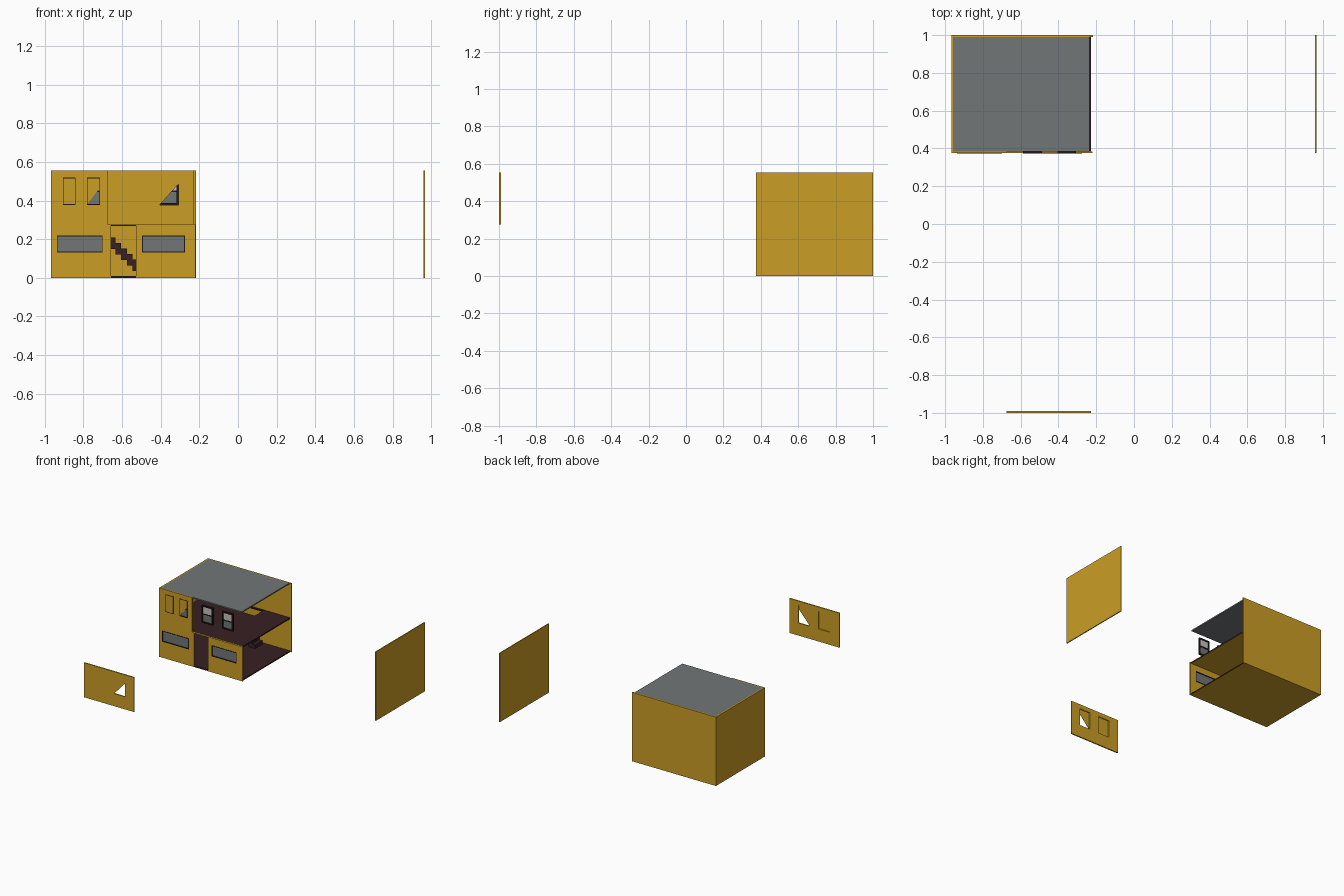
import bpy, bmesh

if "Cube" in bpy.data.objects:
    bpy.data.objects.remove(bpy.data.objects["Cube"])


def material(name, rgb):
    m = bpy.data.materials.new(name)
    m.diffuse_color = (*rgb, 1)
    m.use_nodes = True
    m.node_tree.nodes["Principled BSDF"].inputs["Base Color"].default_value = m.diffuse_color
    return m


YELLOW = material("mustard wall", (0.60, 0.34, 0.018))
GREY = material("slate grey", (0.165, 0.18, 0.185))
BROWN = material("dark brown floor", (0.040, 0.014, 0.017))
BLACK = material("dark frame", (0.014, 0.009, 0.009))
PALE = material("pale pane", (0.55, 0.54, 0.53))


def finish(bm, name, mats):
    bmesh.ops.recalc_face_normals(bm, faces=bm.faces)
    me = bpy.data.meshes.new(name)
    bm.to_mesh(me)
    bm.free()
    ob = bpy.data.objects.new(name, me)
    for m in mats:
        me.materials.append(m)
    bpy.context.collection.objects.link(ob)
    return ob


def plate(name, a, b, depth, mat, holes=(), axis="y", top=None):
    """Rectangle from a to b, extruded over depth, with rectangular holes.
    A hole is (u0, v0, u1, v1, half); half leaves only its lower right triangle open.
    axis 'y' is a wall in x/z, axis 'z' is a slab in x/y with an optional top colour."""
    bm = bmesh.new()
    us = sorted({a[0], b[0], *[h[0] for h in holes], *[h[2] for h in holes]})
    vs = sorted({a[1], b[1], *[h[1] for h in holes], *[h[3] for h in holes]})

    def pt(u, v):
        return (u, depth[0], v) if axis == "y" else (u, v, depth[0])

    def face(*uv):
        bm.faces.new([bm.verts.new(pt(*p)) for p in uv])

    for u0, u1 in zip(us, us[1:]):
        for v0, v1 in zip(vs, vs[1:]):
            cu, cv = (u0 + u1) / 2, (v0 + v1) / 2
            if not any(h[0] < cu < h[2] and h[1] < cv < h[3] for h in holes):
                face((u0, v0), (u1, v0), (u1, v1), (u0, v1))
    for u0, v0, u1, v1, half in holes:
        if half:
            face((u0, v0), (u1, v1), (u0, v1))
    bmesh.ops.remove_doubles(bm, verts=bm.verts, dist=1e-5)
    new = bmesh.ops.extrude_face_region(bm, geom=bm.faces[:], use_keep_orig=True)["geom"]
    d = depth[1] - depth[0]
    bmesh.ops.translate(bm, verts=[g for g in new if isinstance(g, bmesh.types.BMVert)],
                        vec=(0, d, 0) if axis == "y" else (0, 0, d))
    bmesh.ops.recalc_face_normals(bm, faces=bm.faces)
    if top:
        for f in bm.faces:
            f.material_index = 0 if f.normal.z < -0.5 else 1
    return finish(bm, name, [mat, top] if top else [mat])


def box(name, x, y, z, mat):
    return plate(name, (x[0], z[0]), (x[1], z[1]), y, mat)


def frame(name, x0, z0, x1, z1, y, t):
    plate(name, (x0, z0), (x1, z1), y, BLACK, [(x0 + t, z0 + t, x1 - t, z1 - t, False)])


L, R, F, B, TOP, MID = -0.967, -0.217, 0.375, 1.0, 0.555, 0.277
T = 0.010      # wall thickness
SKIN = 0.002   # outer facing of the upper walls

# Fixed outer walls
box("left_wall", (L, L + T), (F + T, B - T), (0, TOP), YELLOW)
box("back_wall", (L, R), (B - T, B), (0, TOP), YELLOW)

# Lower front wall: door opening and two wide windows
LOW = [(-0.938, -0.70), (-0.497, -0.275)]
plate("lower_front_wall", (L, 0), (R - 0.004, MID), (F, F + T), YELLOW,
      [(a, 0.130, b, 0.218, False) for a, b in LOW] + [(-0.657, 0.0, -0.528, 0.27, False)])
for a, b in LOW:
    frame("wide_window_frame", a, 0.130, b, 0.218, (F - 0.002, F + 0.013), 0.005)
    box("wide_window_glass", (a + 0.005, b - 0.005), (F + 0.004, F + 0.007), (0.135, 0.213), GREY)

# Upper left front wall: window pockets behind a mostly closed facing
LEFT = [(-0.906, -0.840), (-0.782, -0.715)]
Z0, Z1 = 0.378, 0.518
plate("upper_left_front_wall", (L, MID), (-0.672, TOP), (F + SKIN, F + T), YELLOW,
      [(a, Z0, b, Z1, False) for a, b in LEFT])
plate("upper_left_facing", (L, MID), (-0.672, TOP), (F, F + SKIN), YELLOW,
      [(LEFT[1][0], Z0, LEFT[1][1], 0.465, True)])

# Separated upper front panel, set far forward
RIGHT = [(-0.587, -0.487), (-0.405, -0.308)]
P = -1.0
plate("loose_front_panel", (-0.675, MID), (-0.228, TOP), (P + SKIN, P + T), YELLOW,
      [(a, Z0, b, Z1, False) for a, b in RIGHT])
plate("loose_panel_facing", (-0.675, MID), (-0.228, TOP), (P, P + SKIN), YELLOW,
      [(RIGHT[1][0], Z0, RIGHT[1][1], 0.485, True)])

# Separated right side wall
box("loose_right_wall", (0.959, 0.967), (F, B), (0, TOP), YELLOW)

# Upper sash windows; the right pair stays in the house without its wall
for i, (a, b) in enumerate(LEFT + RIGHT):
    m = (Z0 + Z1) / 2
    t = 0.003 if i < 2 else 0.010
    frame("sash_frame", a, Z0, b, Z1, (F - 0.002, F + 0.013), t)
    box("upper_pane", (a + t, b - t), (F + 0.004, F + 0.007), (m, Z1 - t), PALE)
    box("lower_pane", (a + t, b - t), (F + 0.006, F + 0.009), (Z0 + t, m), GREY)
    box("sash_rail", (a + t, b - t), (F + 0.003, F + 0.012), (m - 0.005, m + 0.005), BLACK)

# Floors: brown above, mustard below, with a stairwell upstairs
plate("ground_floor", (L + T, F + 0.001), (-0.228, B - T), (0, 0.010), YELLOW, axis="z", top=BROWN)
plate("upper_floor", (L + T, F + T), (-0.228, B - T), (MID - 0.010, MID), YELLOW,
      [(-0.72, 0.87, -0.46, 0.975, False)], axis="z", top=BROWN)

# Flat roof between the walls
plate("roof", (L + T, F + 0.008), (-0.235, B - T), (TOP - 0.010, TOP), GREY, axis="z")

# Staircase along the back wall, climbing to the left
STEPS = 9
for i in range(STEPS):
    x1 = -0.46 - i * 0.26 / STEPS
    z1 = 0.010 + (i + 1) * (MID - 0.02) / STEPS
    box("stair_step", (x1 - 0.26 / STEPS, x1), (0.875, 0.97), (max(0.010, z1 - 0.06), z1), BROWN)
